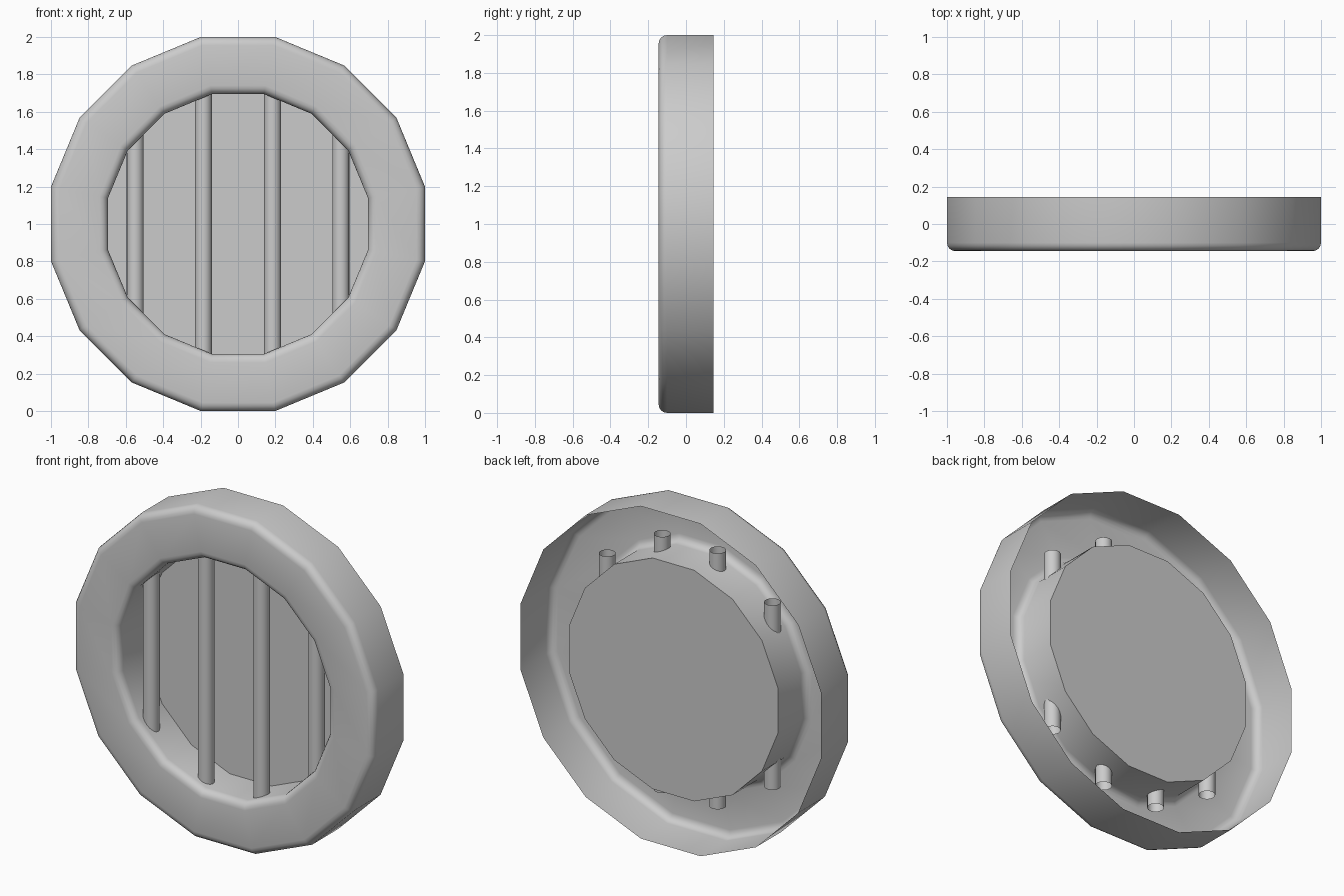
import bpy, bmesh, math

cube = bpy.data.objects.get("Cube")
if cube:
    bpy.data.objects.remove(cube, do_unlink=True)

SIDES = 16
BACK, FRONT, DISC_Y = 0.145, -0.145, 0.12
OUTER, INNER, BEVEL = 1.0, 0.695, 0.045   # flat-to-centre radii

grey = bpy.data.materials.new("plain grey")
grey.use_nodes = True
colour = (0.6, 0.6, 0.6, 1)
grey.diffuse_color = colour
grey.node_tree.nodes["Principled BSDF"].inputs["Base Color"].default_value = colour


def finish(name, bm):
    mesh = bpy.data.meshes.new(name)
    bm.to_mesh(mesh)
    bm.free()
    mesh.materials.append(grey)
    obj = bpy.data.objects.new(name, mesh)
    bpy.context.collection.objects.link(obj)
    bpy.ops.object.select_all(action='DESELECT')
    obj.select_set(True)
    bpy.context.view_layer.objects.active = obj
    bpy.ops.object.shade_smooth_by_angle(angle=math.radians(35))
    return obj


def polygon(bm, apothem, y):
    radius = apothem / math.cos(math.pi / SIDES)
    angles = [(i + 0.5) * math.tau / SIDES for i in range(SIDES)]
    return [bm.verts.new((radius * math.cos(a), y, 1 + radius * math.sin(a)))
            for a in angles]


def rounded_edge(centre, side, steps=4):
    # quarter-round profile, running from the wall to the front face
    turns = [i / steps * math.pi / 2 for i in range(steps + 1)]
    return [(centre + side * BEVEL * math.cos(t),
             FRONT + BEVEL - BEVEL * math.sin(t)) for t in turns]


# Rim: outer wall, rounded front face and inner wall, open at the back
profile = [(OUTER, BACK)] + rounded_edge(OUTER - BEVEL, 1)
profile += rounded_edge(INNER + BEVEL, -1)[::-1] + [(INNER, DISC_Y)]
bm = bmesh.new()
rings = [polygon(bm, r, y) for r, y in profile]
for a, b in zip(rings, rings[1:]):
    for i in range(SIDES):
        j = (i + 1) % SIDES
        bm.faces.new((a[i], b[i], b[j], a[j]))
# Back plate closes the inner wall
bm.faces.new(rings[-1])
bmesh.ops.recalc_face_normals(bm, faces=bm.faces)
if max(bm.faces, key=lambda f: f.calc_center_median().z).normal.z < 0:
    bmesh.ops.reverse_faces(bm, faces=bm.faces)
finish("round_rim", bm)

# Bars: open tubes standing behind the opening
for x, half in ((0.185, 0.77), (0.55, 0.555)):
    for side, word in ((1, "left"), (-1, "right")):
        bm = bmesh.new()
        bmesh.ops.create_cone(bm, cap_ends=False, segments=16, radius1=0.046,
                              radius2=0.046, depth=2 * half)
        place = "inner" if x < 0.3 else "outer"
        bar = finish(f"{place}_bar_{word}", bm)
        bar.location = (side * x, -0.037, 1)
